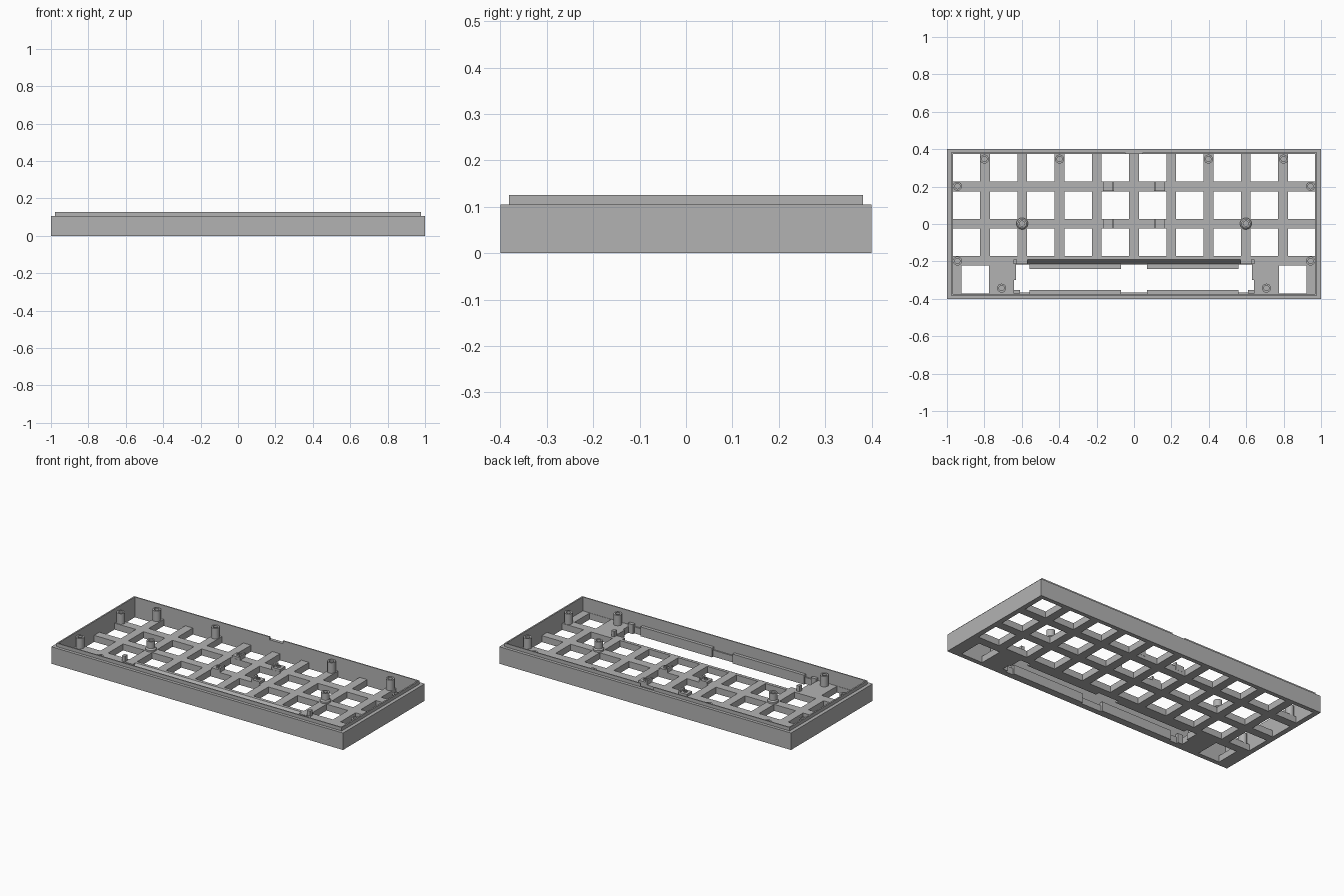
import bpy, bmesh, math

if "Cube" in bpy.data.objects:
    bpy.data.objects.remove(bpy.data.objects["Cube"])

grey = bpy.data.materials.new("grey plastic")
grey.diffuse_color = (0.45, 0.45, 0.45, 1)
grey.use_nodes = True
grey.node_tree.nodes["Principled BSDF"].inputs["Base Color"].default_value = grey.diffuse_color
FLOOR = 0.04


def finish(name, bm):
    bmesh.ops.recalc_face_normals(bm, faces=bm.faces)
    me = bpy.data.meshes.new(name)
    bm.to_mesh(me)
    bm.free()
    me.materials.append(grey)
    ob = bpy.data.objects.new(name, me)
    bpy.context.collection.objects.link(ob)
    return ob


def box(name, x0, x1, y0, y1, z0, z1):
    bm = bmesh.new()
    bmesh.ops.create_cube(bm, size=1)
    for v in bm.verts:
        v.co = ((x0 + x1) / 2 + v.co.x * (x1 - x0),
                (y0 + y1) / 2 + v.co.y * (y1 - y0),
                (z0 + z1) / 2 + v.co.z * (z1 - z0))
    return finish(name, bm)


def lathe_ring(name, x, y, profile, n=24):
    """Closed (radius, z) profile turned round a vertical axis."""
    bm = bmesh.new()
    rings = [[bm.verts.new((x + r * math.cos(2 * math.pi * i / n),
                            y + r * math.sin(2 * math.pi * i / n), z)) for i in range(n)]
             for r, z in profile]
    for a, b in zip(rings, rings[1:]):
        for i in range(n):
            j = (i + 1) % n
            bm.faces.new((a[i], a[j], b[j], b[i]))
    bm.faces.new(rings[-1])
    ob = finish(name, bm)
    bpy.context.view_layer.objects.active = ob
    ob.select_set(True)
    bpy.ops.object.shade_smooth_by_angle(angle=math.radians(35))
    ob.select_set(False)


# outer wall with a stepped lip
bm = bmesh.new()
section = [(1, 0.4, 0), (1, 0.4, 0.105), (0.978, 0.381, 0.105), (0.978, 0.381, 0.126),
           (0.969, 0.374, 0.126), (0.969, 0.374, 0)]
loops = [[bm.verts.new((sx * x, sy * y, z)) for sx, sy in ((-1, -1), (1, -1), (1, 1), (-1, 1))]
         for x, y, z in section]
for k, a in enumerate(loops):
    b = loops[(k + 1) % len(loops)]
    for i in range(4):
        j = (i + 1) % 4
        bm.faces.new((a[i], a[j], b[j], b[i]))
wall = finish("outer_wall", bm)

# notch in the back lip
cutter = box("notch_cutter", -0.045, 0.045, 0.36, 0.39, 0.108, 0.2)
cutter.hide_render = True
cutter.hide_viewport = True
mod = wall.modifiers.new("notch", 'BOOLEAN')
mod.operation = 'DIFFERENCE'
mod.solver = 'EXACT'
mod.object = cutter

# floor plate: key openings on a regular pitch, plus the wide front openings
P, H = 0.1992, 0.0735
holes = [((i - 4.5) * P - H, (i - 4.5) * P + H, y - H, y + H)
         for i in range(10) for y in (0.3005, 0.1015, -0.0975)]
holes += [(-0.921, -0.774, -0.372, -0.223), (0.774, 0.921, -0.372, -0.223),
          (-0.642, 0.642, -0.366, -0.19)]
xs = sorted({round(v, 4) for h in holes for v in h[:2]} | {-0.969, 0.969})
ys = sorted({round(v, 4) for h in holes for v in h[2:]} | {-0.374, 0.374})
bm = bmesh.new()
grid = {}


def vert(x, y):
    if (x, y) not in grid:
        grid[x, y] = bm.verts.new((x, y, 0))
    return grid[x, y]


for x0, x1 in zip(xs, xs[1:]):
    for y0, y1 in zip(ys, ys[1:]):
        cx, cy = (x0 + x1) / 2, (y0 + y1) / 2
        if not any(a < cx < b and c < cy < d for a, b, c, d in holes):
            bm.faces.new((vert(x0, y0), vert(x1, y0), vert(x1, y1), vert(x0, y1)))
ext = bmesh.ops.extrude_face_region(bm, geom=bm.faces[:])
top = [g for g in ext["geom"] if isinstance(g, bmesh.types.BMVert)]
bmesh.ops.translate(bm, verts=top, vec=(0, 0, FLOOR))
finish("floor_plate", bm)

# sloped back edge of the wide opening
bm = bmesh.new()
ends = [[bm.verts.new((x, y, z)) for y, z in ((-0.19, 0), (-0.19, FLOOR), (-0.217, 0.004), (-0.217, 0))]
        for x in (-0.642, 0.642)]
for e in ends:
    bm.faces.new(e)
for i in range(4):
    j = (i + 1) % 4
    bm.faces.new((ends[0][i], ends[0][j], ends[1][j], ends[1][i]))
finish("opening_slope", bm)

for s, side in ((-1, "left"), (1, "right")):
    def pair(name, x0, x1, *rest):
        box(side + "_" + name, *sorted((s * x0, s * x1)), *rest)

    # ribs and clips round the wide opening
    pair("front_rib", 0.07, 0.56, -0.374, -0.354, 0, 0.058)
    pair("back_rib", 0.07, 0.56, -0.24, -0.215, 0, 0.012)
    pair("front_clip", 0.61, 0.645, -0.372, -0.352, 0, 0.058)
    pair("side_clip", 0.63, 0.645, -0.3, -0.215, 0, FLOOR)
    pair("back_clip", 0.57, 0.645, -0.215, -0.19, 0, FLOOR)
    pair("back_clip_post", 0.625, 0.645, -0.215, -0.19, FLOOR, 0.075)

    # small support blocks in the middle, each with a peg
    for y in (0.202, 0.002):
        pair("support_block", 0.108, 0.165, y - 0.026, y + 0.026, 0.02, 0.055)
        pair("support_step", 0.108, 0.118, y - 0.026, y + 0.026, 0.05, 0.066)
        lathe_ring(side + "_support_peg", s * 0.138, y,
                   [(0.012, 0.05), (0.012, 0.062), (0.007, 0.062), (0.007, 0.056)], 16)

    # screw posts
    for x, y in ((0.8, 0.347), (0.398, 0.347), (0.944, 0.202), (0.944, -0.198), (0.708, -0.343)):
        lathe_ring(side + "_screw_post", s * x, y,
                   [(0.024, 0.03), (0.024, 0.105), (0.014, 0.105), (0.014, 0.045)])
    # centre posts with a flared foot
    lathe_ring(side + "_centre_post", s * 0.598, 0.002,
               [(0.031, 0.03), (0.031, 0.05), (0.024, 0.058), (0.024, 0.1), (0.014, 0.1), (0.014, 0.045)])
